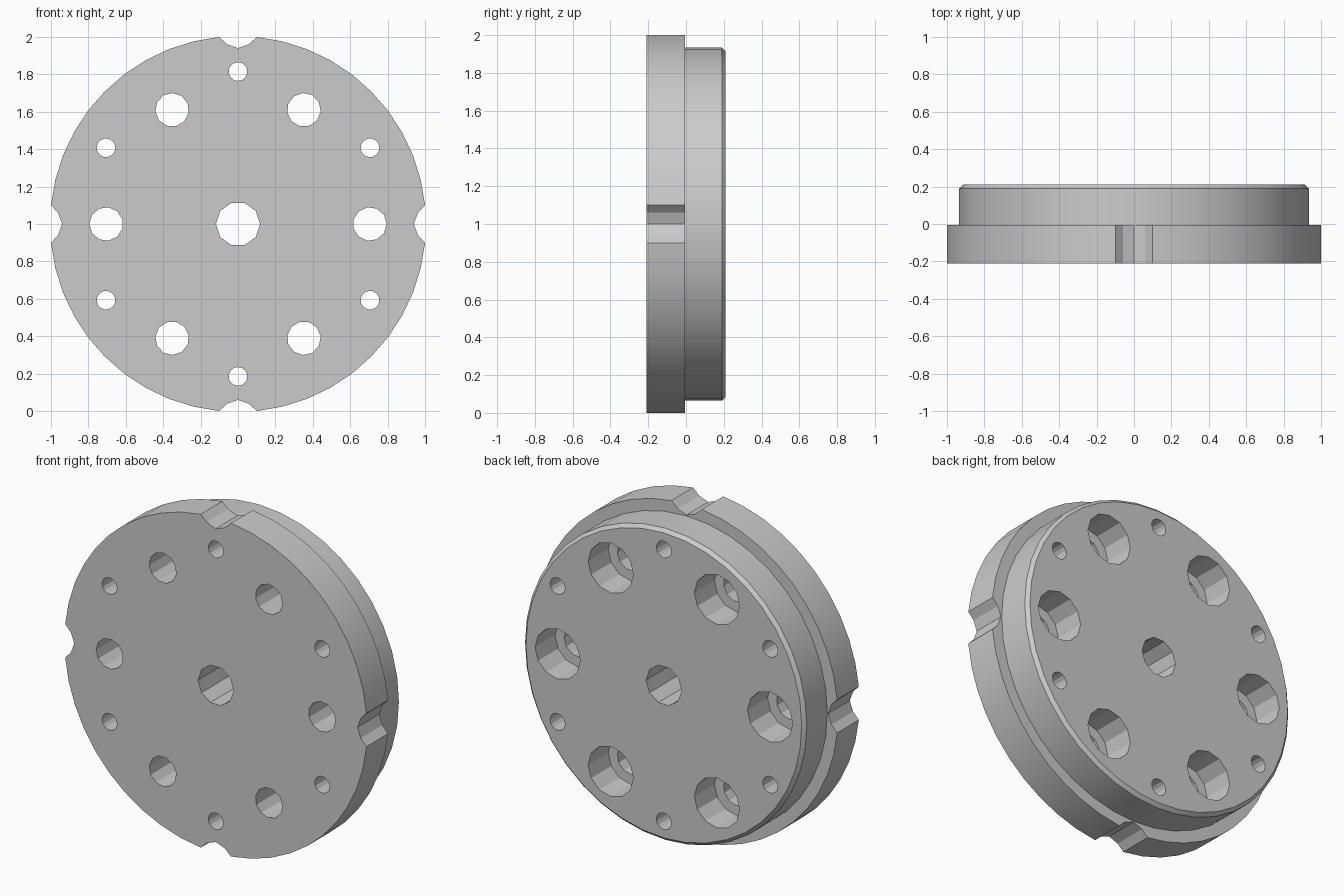
import bpy, bmesh
from math import sin, cos, pi, radians, asin

cube = bpy.data.objects.get("Cube")
if cube:
    bpy.data.objects.remove(cube, do_unlink=True)

steel = bpy.data.materials.new("brushed grey")
steel.use_nodes = True
GREY = (0.6, 0.6, 0.6, 1)
steel.diffuse_color = GREY
steel.node_tree.nodes["Principled BSDF"].inputs["Base Color"].default_value = GREY


def ring(radius, sides, cx=0, cz=0, turn=0):
    """Regular polygon in the x-z plane."""
    return [(cx + radius * cos(turn + 2 * pi * i / sides),
             cz + radius * sin(turn + 2 * pi * i / sides)) for i in range(sides)]


def loft(name, sections):
    """Closed solid through (outline, y) sections."""
    bm = bmesh.new()
    rows = [[bm.verts.new((x, y, z + 1)) for x, z in pts] for pts, y in sections]
    n = len(rows[0])
    for a, b in zip(rows, rows[1:]):
        for i in range(n):
            j = (i + 1) % n
            bm.faces.new((a[i], a[j], b[j], b[i]))
    bm.faces.new(rows[0])
    bm.faces.new(rows[-1])
    bmesh.ops.recalc_face_normals(bm, faces=bm.faces)
    mesh = bpy.data.meshes.new(name)
    bm.to_mesh(mesh)
    bm.free()
    mesh.materials.append(steel)
    obj = bpy.data.objects.new(name, mesh)
    bpy.context.collection.objects.link(obj)
    return obj


def combine(target, tool, operation):
    """Apply a boolean and remove the tool."""
    mod = target.modifiers.new("combine", "BOOLEAN")
    mod.operation, mod.solver, mod.object = operation, "EXACT", tool
    bpy.context.view_layer.objects.active = target
    bpy.ops.object.modifier_apply(modifier=mod.name)
    bpy.data.objects.remove(tool, do_unlink=True)


FRONT, SEAM, BACK = -0.21, -0.005, 0.21

# Front plate outline: four arcs with a shallow scooped notch between them
R, STEPS = 1.005, 10
gap = asin(0.1 / R)
outline = []
for q in range(4):
    a = q * pi / 2
    for u, v in [(0.962, -0.06), (0.94, 0), (0.962, 0.06)]:
        outline.append((u * cos(a) - v * sin(a), u * sin(a) + v * cos(a)))
    for i in range(STEPS + 1):
        t = a + gap + (pi / 2 - 2 * gap) * i / STEPS
        outline.append((R * cos(t), R * sin(t)))
flange = loft("notched_flange", [(outline, FRONT), (outline, SEAM)])

# Back hub with chamfered rim, fused to the plate
hub = loft("hub", [(ring(0.935, 40), -0.1), (ring(0.935, 40), 0.19),
                   (ring(0.915, 40), BACK)])
combine(flange, hub, "UNION")


def drill(radius, sides, dist=0, angle=0, start=-0.4):
    pts = ring(radius, sides, dist * cos(angle), dist * sin(angle), angle)
    combine(flange, loft("drill", [(pts, start), (pts, 0.4)]), "DIFFERENCE")


# Centre hole, six counterbored bolt holes, six pin holes
drill(0.118, 10)
for k in range(6):
    a = radians(60 * k)
    drill(0.09, 11, 0.705, a)
    drill(0.15, 12, 0.705, a, 0.02)
    drill(0.05, 14, 0.815, a + radians(30))

bpy.ops.object.select_all(action="DESELECT")
flange.select_set(True)
bpy.context.view_layer.objects.active = flange
bpy.ops.object.shade_smooth_by_angle(angle=radians(15))
